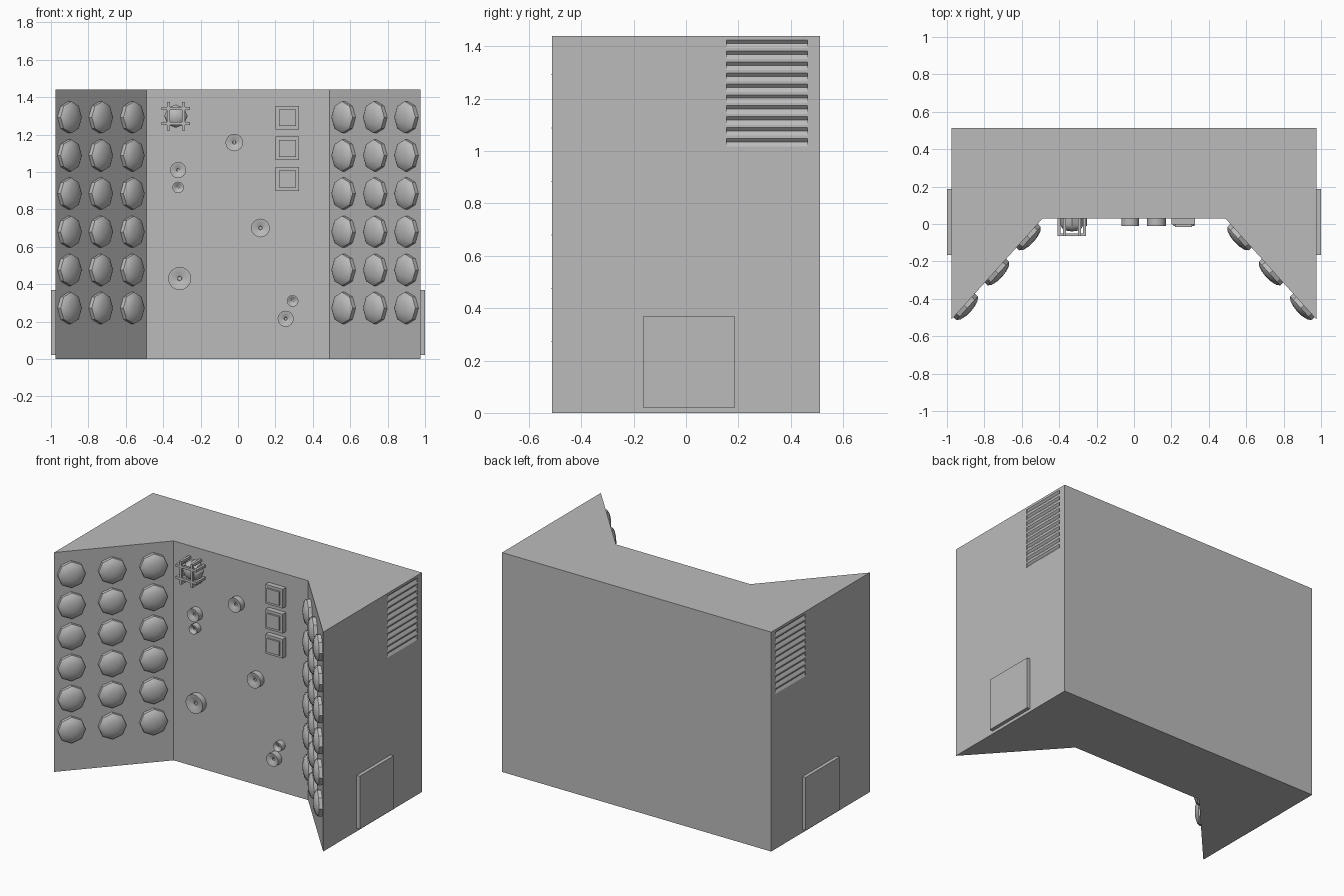
import bpy, bmesh, math
from mathutils import Vector, Matrix

cube = bpy.data.objects.get("Cube")
if cube:
    bpy.data.objects.remove(cube, do_unlink=True)

grey = bpy.data.materials.new("plain_grey")
grey.use_nodes = True
COLOR = (0.5, 0.5, 0.5, 1)
grey.diffuse_color = COLOR
grey.node_tree.nodes["Principled BSDF"].inputs["Base Color"].default_value = COLOR

WIDTH, HEIGHT, BACK, WALL = 0.977, 1.44, 0.512, 0.03
INNER = 0.488
FRONT = Vector((0, -1, 0))


def finish(bm, name, smooth=False):
    bmesh.ops.recalc_face_normals(bm, faces=bm.faces)
    mesh = bpy.data.meshes.new(name)
    bm.to_mesh(mesh)
    bm.free()
    mesh.materials.append(grey)
    if smooth:
        mesh.polygons.foreach_set("use_smooth", [True] * len(mesh.polygons))
        mesh.set_sharp_from_angle(angle=math.radians(35))
    obj = bpy.data.objects.new(name, mesh)
    bpy.context.collection.objects.link(obj)
    return obj


def add_box(bm, low, high):
    low, high = Vector(low), Vector(high)
    matrix = Matrix.Translation((low + high) / 2) @ Matrix.Diagonal((high - low).to_4d())
    bmesh.ops.create_cube(bm, size=1, matrix=matrix)


def add_prism(bm, points, offset):
    face = bm.faces.new([bm.verts.new(p) for p in points])
    top = bmesh.ops.extrude_face_region(bm, geom=[face], use_keep_orig=True)["geom"]
    bmesh.ops.translate(bm, vec=offset, verts=[v for v in top if isinstance(v, bmesh.types.BMVert)])


def lathe(name, profile, sides, place, direction):
    """Turn (radius, height) points about an axis; the last one closes the tip."""
    bm = bmesh.new()
    rings = []
    for r, h in profile[:-1]:
        rings.append([bm.verts.new((r * math.cos(a), r * math.sin(a), h))
                      for a in (math.tau * i / sides for i in range(sides))])
    tip = bm.verts.new((0, 0, profile[-1][1]))
    bm.faces.new(rings[0][::-1])
    for i in range(sides):
        j = (i + 1) % sides
        for a, b in zip(rings, rings[1:]):
            bm.faces.new((a[i], a[j], b[j], b[i]))
        bm.faces.new((rings[-1][i], rings[-1][j], tip))
    obj = finish(bm, name, True)
    obj.matrix_world = Matrix.Translation(place) @ direction.to_track_quat('Z', 'Y').to_matrix().to_4x4()
    return obj


# Cabinet with two angled wings
bm = bmesh.new()
outline = [(-WIDTH, BACK), (-WIDTH, -BACK), (-INNER, WALL),
           (INNER, WALL), (WIDTH, -BACK), (WIDTH, BACK)]
add_prism(bm, [(x, y, 0) for x, y in outline], (0, 0, HEIGHT))
cabinet = finish(bm, "cabinet")

# Louvre grooves cut into both sides
bm = bmesh.new()
groove = [(0.01, 0), (0, 0), (-0.012, -0.013), (0, -0.031), (0.01, -0.031)]
for side in (-1, 1):
    for i in range(10):
        top = 1.424 - 0.0418 * i
        add_prism(bm, [(side * (WIDTH + d), 0.155, top + z) for d, z in groove], (0, 0.31, 0))
cutter = finish(bm, "louvre_cutter")
cutter.hide_render = True
cut = cabinet.modifiers.new("louvres", 'BOOLEAN')
cut.operation = 'DIFFERENCE'
cut.solver = 'EXACT'
cut.object = cutter
bpy.context.view_layer.objects.active = cabinet
bpy.ops.object.modifier_apply(modifier=cut.name)
bpy.data.objects.remove(cutter, do_unlink=True)

# Access plates low on the sides
for side, name in ((-1, "right"), (1, "left")):
    bm = bmesh.new()
    xs = sorted((side * (WIDTH - 0.005), side))
    add_box(bm, (xs[0], -0.165, 0.02), (xs[1], 0.187, 0.368))
    finish(bm, name + "_access_plate")

# Rows of faceted lamps on the wings
lamp = [(0.085, -0.003), (0.085, 0.022), (0.068, 0.036), (0.036, 0.045), (0, 0.048)]
run = (WALL + BACK) / (WIDTH - INNER)
for side, name in ((-1, "right"), (1, "left")):
    normal = Vector((-side * run, -1, 0)).normalized()
    for x in (0.572, 0.741, 0.908):
        for row in range(6):
            place = (side * x, WALL - (x - INNER) * run, 0.272 + 0.204 * row)
            lathe(name + "_lamp", lamp, 8, place, normal)

# Dished round knobs on the centre panel
knobs = [(-0.02, 1.157, 0.047), (-0.32, 1.01, 0.043), (-0.32, 0.917, 0.031),
         (0.12, 0.70, 0.05), (-0.312, 0.43, 0.062), (0.292, 0.31, 0.031), (0.255, 0.215, 0.043)]
for x, z, r in knobs:
    dish = [(r, -0.003), (r, 0.04), (r * 0.85, 0.04), (r * 0.2, 0.026), (r * 0.17, 0.018), (0, 0.018)]
    lathe("round_knob", dish, 16, (x, WALL, z), FRONT)

# Square push buttons with raised centres
for z in (1.29, 1.126, 0.962):
    bm = bmesh.new()
    for half, depth in ((0.063, 0.034), (0.045, 0.046)):
        add_box(bm, (0.264 - half, WALL - depth, z - half), (0.264 + half, WALL + 0.003, z + half))
    finish(bm, "square_button")

# Caged warning light: dome behind four crossed staples
cx, cz = -0.332, 1.298
lathe("caged_light", [(0.062, -0.003), (0.062, 0.035), (0.05, 0.055), (0.028, 0.066), (0, 0.07)],
      8, (cx, WALL, cz), FRONT)
bm = bmesh.new()
reach, gap, t = 0.076, 0.04, 0.008
for s in (-1, 1):
    for upright in (False, True):
        def part(u0, u1, depth0, depth1):
            a, b = (u0, s * gap - t), (u1, s * gap + t)
            if upright:
                a, b = a[::-1], b[::-1]
            add_box(bm, (cx + a[0], WALL - depth1, cz + a[1]), (cx + b[0], WALL - depth0, cz + b[1]))
        part(-reach, reach, 0.08, 0.095)
        part(-reach, -reach + 2 * t, -0.003, 0.08)
        part(reach - 2 * t, reach, -0.003, 0.08)
finish(bm, "light_cage")
